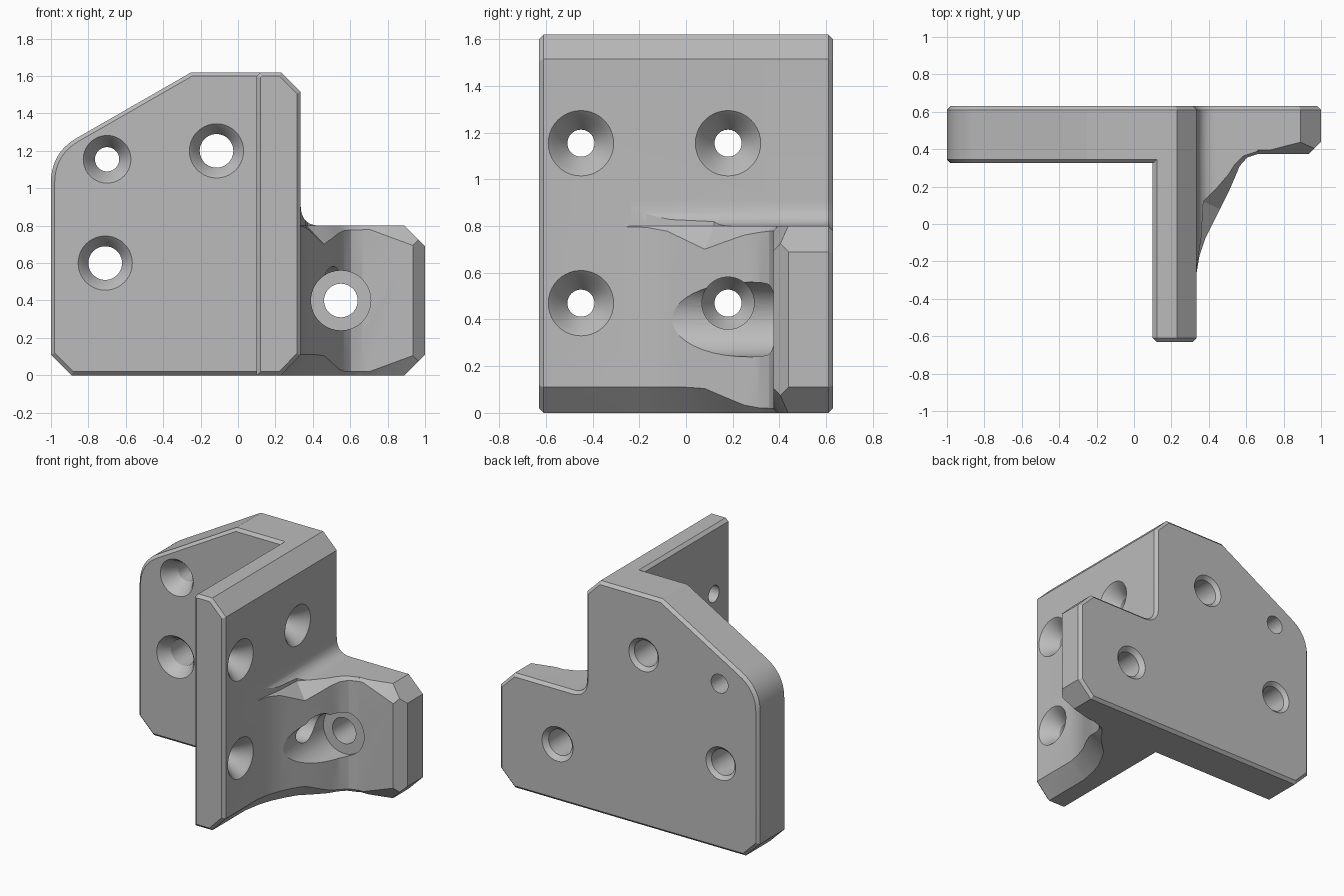
import bpy, bmesh, math
from mathutils import Vector

cube = bpy.data.objects.get("Cube")
if cube:
    bpy.data.objects.remove(cube, do_unlink=True)

grey = bpy.data.materials.new("plain_grey")
GREY = (0.5, 0.5, 0.5, 1)
grey.diffuse_color = GREY
grey.use_nodes = True
grey.node_tree.nodes["Principled BSDF"].inputs["Base Color"].default_value = GREY


def finish(bm, name):
    bmesh.ops.recalc_face_normals(bm, faces=bm.faces)
    mesh = bpy.data.meshes.new(name)
    bm.to_mesh(mesh)
    bm.free()
    mesh.materials.append(grey)
    ob = bpy.data.objects.new(name, mesh)
    bpy.context.collection.objects.link(ob)
    return ob


def loft(rings):
    """Closed solid through rings of equal point count."""
    bm = bmesh.new()
    vs = [[bm.verts.new(p) for p in ring] for ring in rings]
    n = len(vs[0])
    for a, b in zip(vs, vs[1:]):
        for i in range(n):
            j = (i + 1) % n
            bm.faces.new((a[i], a[j], b[j], b[i]))
    bm.faces.new(vs[0][::-1])
    bm.faces.new(vs[-1])
    return bm


def inset(pts, d):
    """Mitred inward offset of a counter-clockwise outline."""
    out = []
    for i, p in enumerate(pts):
        p = Vector(p)
        u = (p - Vector(pts[i - 1])).normalized()
        v = (Vector(pts[(i + 1) % len(pts)]) - p).normalized()
        m = Vector((-u.y - v.y, u.x + v.x))
        out.append(p + m * (d / (1 + u.dot(v))))
    return out


def prism(pts, y0, y1, front=0.0, back=0.0):
    """Outline in x, z run along y with chamfered ends."""
    levels = [(y0, front)] if front else []
    levels += [(y0 + front, 0), (y1 - back, 0)]
    if back:
        levels.append((y1, back))
    return loft([[(p[0], y, p[1]) for p in inset(pts, d)] for y, d in levels])


def bend(a, c, b, n=10):
    """Rounded corner from a to b around the sharp corner c."""
    a, b, c = Vector(a), Vector(b), Vector(c)
    ts = [i / n for i in range(n + 1)]
    return [a * (1 - t) ** 2 + c * 2 * t * (1 - t) + b * t * t for t in ts]


def shave(bm, p, q, r, inside):
    """Slice off everything beyond the plane through three points."""
    p, q, r = Vector(p), Vector(q), Vector(r)
    n = (q - p).cross(r - p).normalized()
    if n.dot(Vector(inside) - p) > 0:
        n = -n
    geom = bm.verts[:] + bm.edges[:] + bm.faces[:]
    cut = bmesh.ops.bisect_plane(bm, geom=geom, dist=1e-5, plane_co=p, plane_no=n, clear_outer=True)
    edges = [e for e in cut["geom_cut"] if isinstance(e, bmesh.types.BMEdge)]
    bmesh.ops.contextual_create(bm, geom=edges)


def combine(ob, other, operation):
    mod = ob.modifiers.new("combine", "BOOLEAN")
    mod.operation = operation
    mod.solver = "EXACT"
    mod.object = other
    bpy.context.view_layer.objects.active = ob
    bpy.ops.object.modifier_apply(modifier=mod.name)
    bpy.data.objects.remove(other, do_unlink=True)


def drill(ob, origin, axis, steps, n=40):
    """Cut a turned hole; steps are (depth along axis, radius)."""
    axis = Vector(axis)
    up = Vector((0, 0, 1))
    side = axis.cross(up)
    rings = []
    for t, r in steps:
        c = Vector(origin) + axis * t
        angles = [2 * math.pi * i / n for i in range(n)]
        rings.append([c + side * r * math.cos(a) + up * r * math.sin(a) for a in angles])
    combine(ob, finish(loft(rings), "hole_cutter"), "DIFFERENCE")


# Tall mounting plate with sloped, rounded shoulder
shoulder = bend((-0.86, 1.27), (-1, 1.19), (-1, 1.03))
plate_outline = [(-0.89, 0), (0.335, 0), (0.335, 1.515), (0.23, 1.62), (-0.25, 1.62)] + shoulder + [(-1, 0.11)]
bracket = finish(prism(plate_outline, 0.325, 0.63, 0.02, 0.02), "bracket")

# Wing standing forward from the plate
wing_outline = [(0.1, 0), (0.23, 0), (0.335, 0.11), (0.335, 1.515), (0.23, 1.62), (0.122, 1.62), (0.1, 1.6)]
combine(bracket, finish(prism(wing_outline, -0.63, 0.55, 0.02), "wing"), "UNION")

# Low side lug with chamfered end and a fillet up to the wing
fillet = bend((0.44, 0.8), (0.335, 0.8), (0.335, 0.91))
lug_outline = [(0.2, 0), (0.89, 0), (1, 0.11), (1, 0.69), (0.89, 0.8)] + fillet + [(0.2, 0.91)]
lug = prism(lug_outline, 0.375, 0.63, 0.02, 0.02)
core = (0.6, 0.5, 0.4)
shave(lug, (0.935, 0.375, 0), (1, 0.44, 0), (1, 0.44, 1), core)
for flip in (False, True):
    tri = [(0.73, 0.375, 0.77), (0.92, 0.375, 0.7), (0.9, 0.44, 0.8)]
    shave(lug, *[(x, y, 0.8 - z if flip else z) for x, y, z in tri], core)
combine(bracket, finish(lug, "lug"), "UNION")

# Curved gusset: plan points with bottom and top chamfer weights
plan = [(0.2, -0.4, 1, 0.02), (0.3, -0.4, 1, 0.02), (0.333, -0.27, 1, 0.02),
        (0.35, -0.17, 1, 0.05), (0.38, -0.08, 1, 0.2), (0.42, 0.0, 1, 0.55),
        (0.46, 0.08, 0.95, 0.9), (0.505, 0.17, 0.6, 0.6), (0.54, 0.25, 0.3, 0.35),
        (0.565, 0.31, 0.2, 0.25), (0.605, 0.355, 0.18, 0.2), (0.68, 0.38, 0.18, 0.2),
        (0.68, 0.5, 0.02, 0.02), (0.2, 0.5, 0.02, 0.02)]
BEVEL = 0.11


def pull(x, y, w):
    if x < 0.25 or y > 0.45:
        return x, y
    return x - 0.9 * BEVEL * w, y + 0.4 * BEVEL * w


gusset = loft([
    [(*pull(x, y, b), 0) for x, y, b, t in plan],
    [(x, y, BEVEL * b) for x, y, b, t in plan],
    [(x, y, 0.8 - BEVEL * t) for x, y, b, t in plan],
    [(*pull(x, y, t), 0.8) for x, y, b, t in plan],
    [(*pull(x, y, t), 0.95) for x, y, b, t in plan]])
bmesh.ops.triangulate(gusset, faces=gusset.faces)
gusset = finish(gusset, "gusset")
gusset_outline = [(0.15, 0), (0.75, 0), (0.75, 0.8)] + fillet + [(0.15, 0.91)]
combine(gusset, finish(prism(gusset_outline, -0.6, 0.6), "gusset_limit"), "INTERSECT")
combine(bracket, gusset, "UNION")

# Plate holes, bevelled at both mouths
for x, z in ((-0.115, 1.2), (-0.71, 0.6)):
    drill(bracket, (x, 0.325, z), (0, 1, 0),
          [(-0.02, 0.165), (0.02, 0.125), (0.08, 0.09), (0.28, 0.09), (0.315, 0.125)])
drill(bracket, (-0.7, 0.325, 1.155), (0, 1, 0),
      [(-0.02, 0.145), (0.02, 0.11), (0.11, 0.065), (0.35, 0.065)])

# Lug bolt hole with its deep seat sunk through the gusset
drill(bracket, (0.55, 0, 0.4), (0, 1, 0),
      [(-0.5, 0.16), (0.385, 0.16), (0.385, 0.09), (0.6, 0.09), (0.64, 0.13)])

# Wing screw holes with conical seats
for y, z in ((-0.45, 1.155), (0.18, 1.155), (-0.45, 0.47)):
    drill(bracket, (0.335, y, z), (-1, 0, 0),
          [(-0.02, 0.16), (0.02, 0.12), (0.11, 0.058), (0.3, 0.058)])
drill(bracket, (0.335, 0.18, 0.47), (-1, 0, 0),
      [(-0.35, 0.112), (0.02, 0.112), (0.11, 0.058), (0.3, 0.058)])

# Smooth curved walls, crisp edges
bpy.ops.object.select_all(action="DESELECT")
bracket.select_set(True)
bpy.context.view_layer.objects.active = bracket
bpy.ops.object.shade_smooth_by_angle(angle=math.radians(25))
